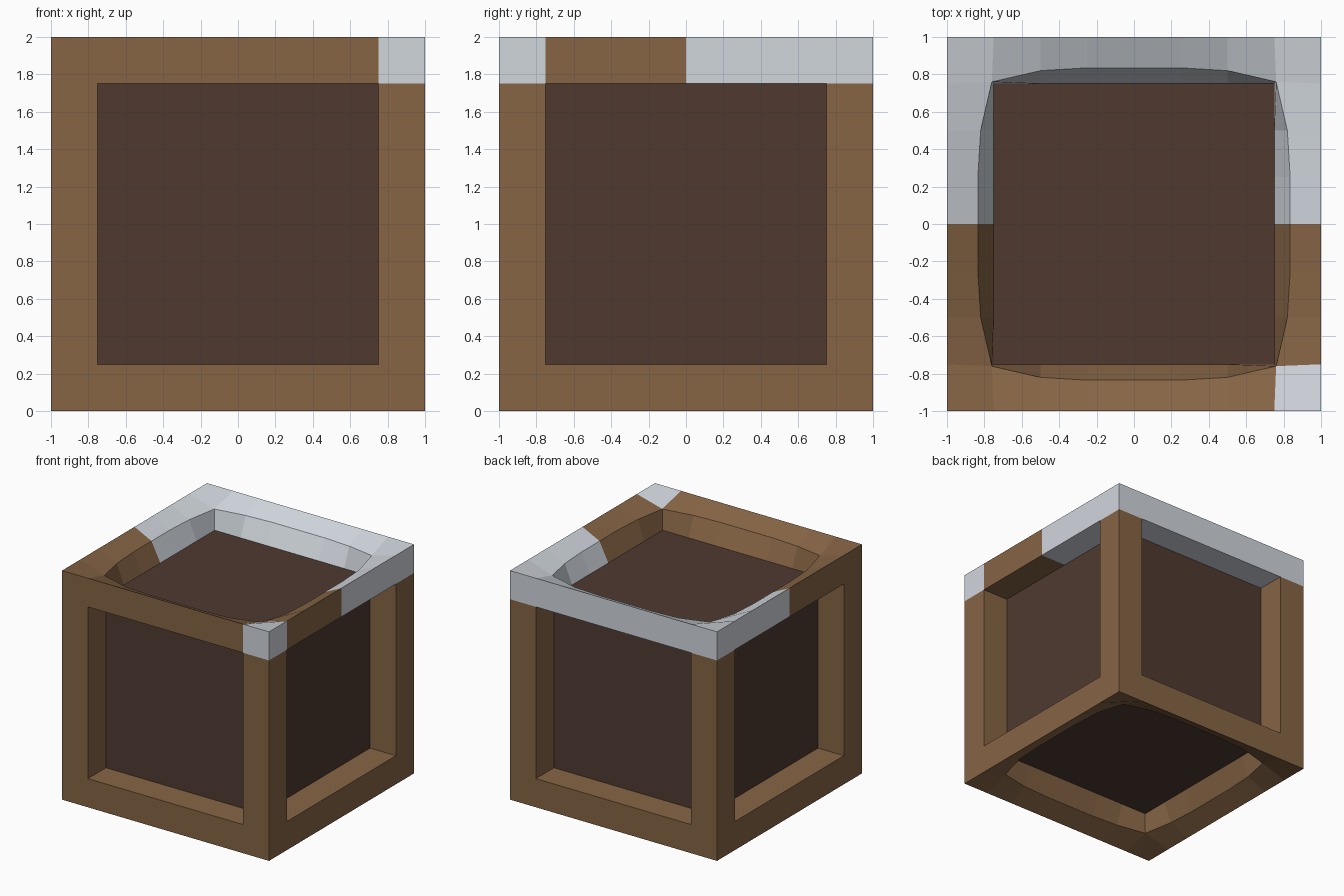
import bpy, bmesh
from math import pi
from mathutils import Matrix, Vector

cube = bpy.data.objects.get("Cube")
if cube:
    bpy.data.objects.remove(cube, do_unlink=True)


def make_material(name, color):
    mat = bpy.data.materials.new(name)
    mat.use_nodes = True
    mat.diffuse_color = (*color, 1)
    bsdf = next(n for n in mat.node_tree.nodes if n.type == "BSDF_PRINCIPLED")
    bsdf.inputs["Base Color"].default_value = (*color, 1)
    bsdf.inputs["Roughness"].default_value = 0.9
    return mat


wood = make_material("frame_brown", (0.24, 0.13, 0.06))
dark_wood = make_material("panel_dark_brown", (0.08, 0.042, 0.03))
frost = make_material("pale_grey", (0.64, 0.68, 0.73))


def finish(bm, name, materials):
    mesh = bpy.data.meshes.new(name)
    bm.to_mesh(mesh)
    bm.free()
    for mat in materials:
        mesh.materials.append(mat)
    obj = bpy.data.objects.new(name, mesh)
    obj.location.z = 1
    bpy.context.collection.objects.link(obj)
    return obj


# Stations along one frame bar, with the opening's edge offset and height
STEPS = [-0.75, -0.5, -0.25, 0, 0.25, 0.5, 0.75]
DISHED = {0.75: (0.76, 0.93), 0.5: (0.82, 0.92), 0.25: (0.835, 0.92), 0: (0.835, 0.92)}


def frame_side(bm, rotation, dished):
    """One square side: four bars, corner squares and the walls of the opening."""
    def face(points, turn):
        bm.faces.new([bm.verts.new(rotation @ turn @ Vector(p)) for p in points])

    def rim(t):
        if not dished:
            return (t, 0.75, 1)
        offset, height = DISHED[abs(t)]
        along = t * offset / 0.75 if abs(t) == 0.75 else t
        return (along, offset, height)

    for quarter in range(4):
        turn = Matrix.Rotation(quarter * pi / 2, 3, "Z")
        for a, b in zip(STEPS, STEPS[1:]):
            face([(a, 1, 1), (b, 1, 1), rim(b), rim(a)], turn)
            face([rim(a), rim(b), (b, 0.75, 0.75), (a, 0.75, 0.75)], turn)
        face([(0.75, 1, 1), (1, 1, 1), (1, 0.75, 1), rim(0.75)], turn)


# Frame: dished top and bottom, square openings on the four sides
bm = bmesh.new()
for angle in (0, pi):
    frame_side(bm, Matrix.Rotation(angle, 3, "X"), True)
for i in range(4):
    upright = Matrix.Rotation(i * pi / 2, 3, "Z") @ Matrix.Rotation(pi / 2, 3, "X")
    frame_side(bm, upright, False)
bmesh.ops.remove_doubles(bm, verts=bm.verts, dist=0.001)
bmesh.ops.recalc_face_normals(bm, faces=bm.faces)

# Pale upper bars: the rear half and the front left corner
for f in bm.faces:
    x, y, z = f.calc_center_median()
    pale = z > 0.74 and (y > 0 or (x > 0.75 and y < -0.75))
    f.material_index = int(pale)
finish(bm, "crate_frame", [wood, frost])

# Dark inner box that fills all six openings
bm = bmesh.new()
bmesh.ops.create_cube(bm, size=1.502)
finish(bm, "inner_panels", [dark_wood])
